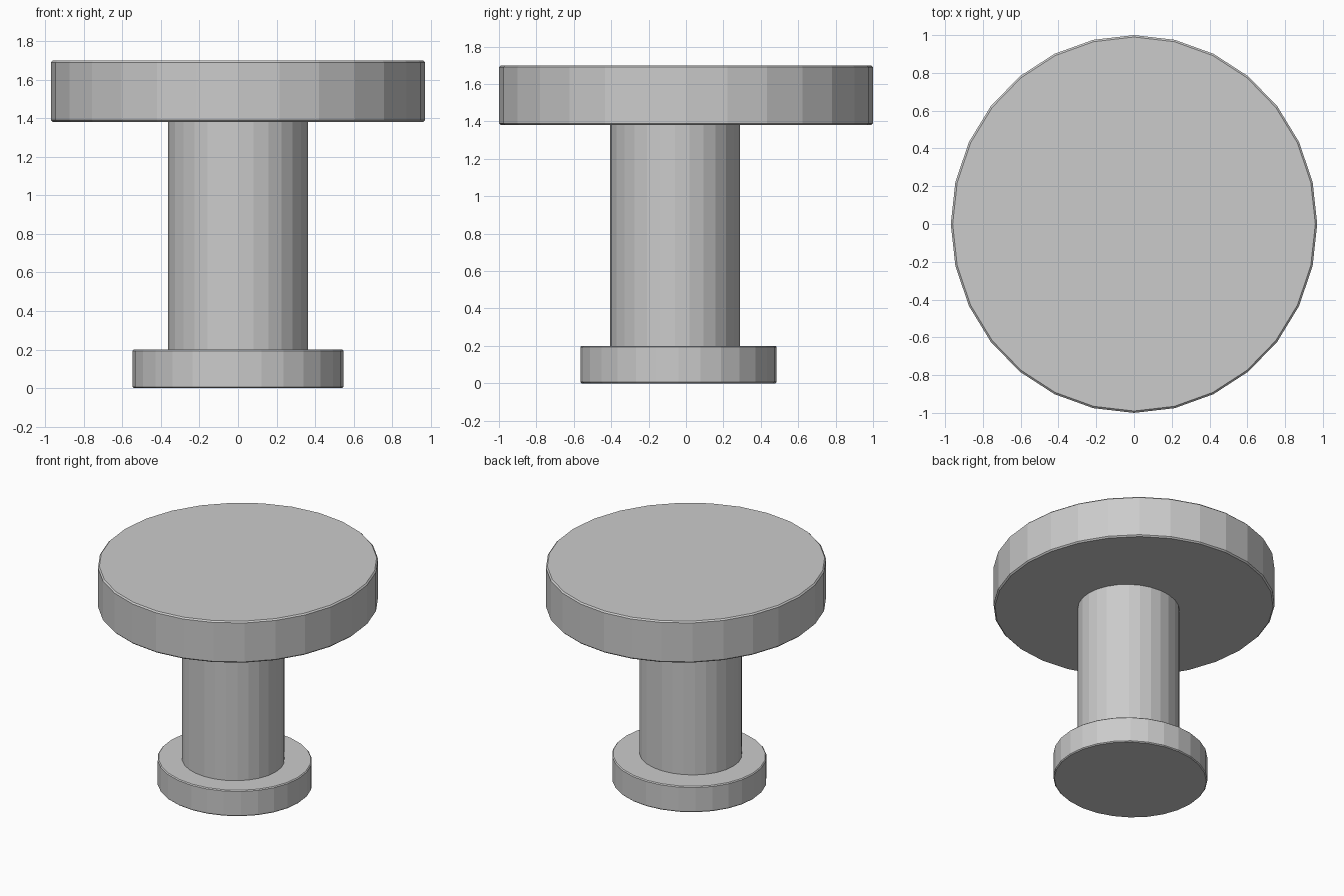
import bpy

if "Cube" in bpy.data.objects:
    bpy.data.objects.remove(bpy.data.objects["Cube"])


def disc(name, rx, ry, y, z0, z1, bevel, sides=28):
    """Faceted oval cylinder between two heights, with an optional tiny edge bevel."""
    bpy.ops.mesh.primitive_cylinder_add(vertices=sides, radius=1, depth=1)
    ob = bpy.context.object
    ob.name = name
    ob.location = (0, y, (z0 + z1) / 2)
    ob.scale = (rx, ry, z1 - z0)
    bpy.ops.object.transform_apply(location=False, rotation=False, scale=True)
    if bevel:
        mod = ob.modifiers.new("soft_rim", 'BEVEL')
        mod.width = bevel
        mod.segments = 1
        mod.limit_method = 'ANGLE'
        mod.angle_limit = 1.0
    return ob


# Wide round top
disc("table_top", 0.97, 1.0, 0, 1.38, 1.70, 0.01)

# Thick pillar, set slightly towards the front, sunk a little into both discs
disc("pillar", 0.363, 0.348, -0.058, 0.19, 1.39, 0)

# Round foot
disc("foot", 0.547, 0.525, -0.04, 0, 0.20, 0.007)
